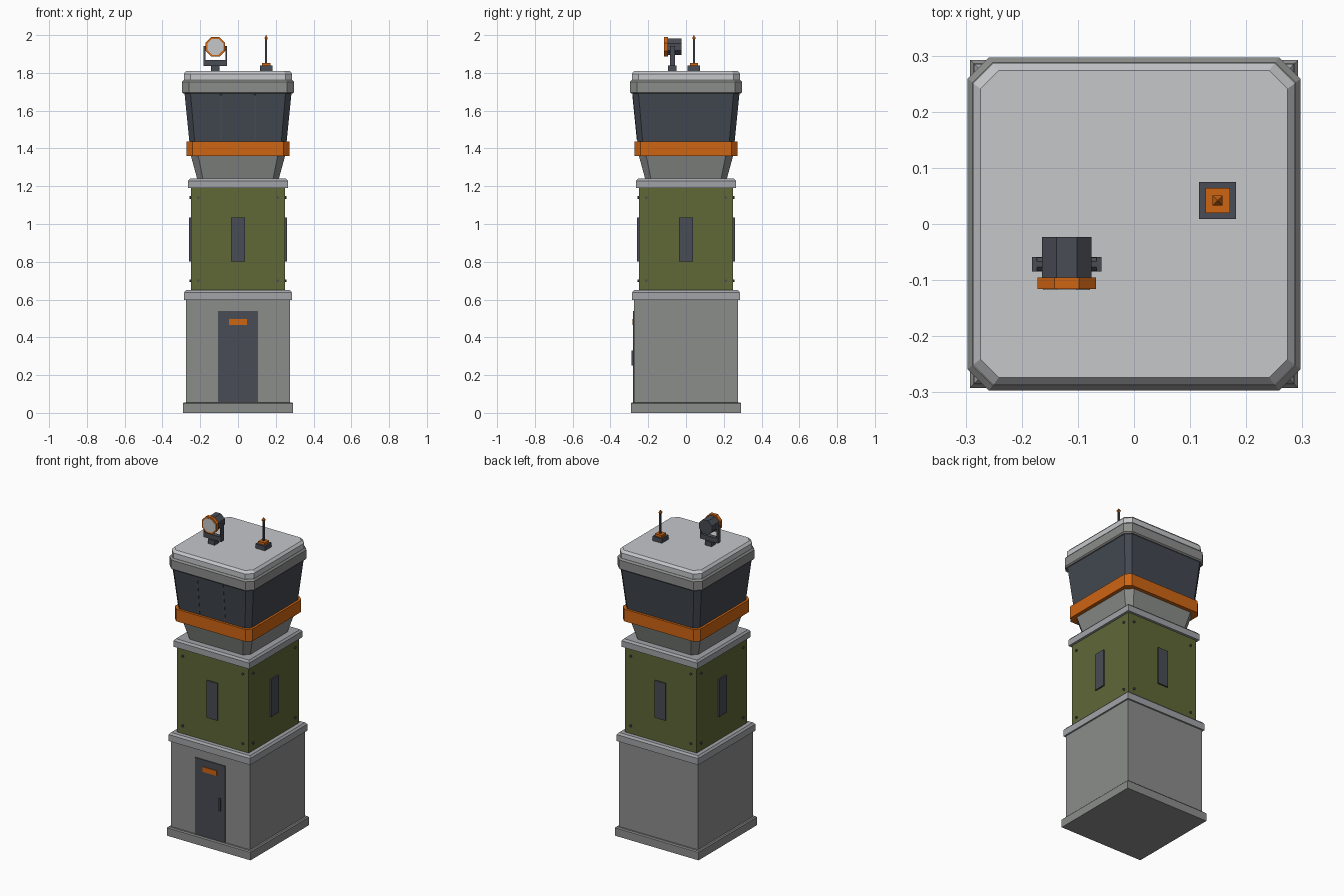
import bpy, bmesh, math
from mathutils import Matrix, Vector

old = bpy.data.objects.get("Cube")
if old:
    bpy.data.objects.remove(old, do_unlink=True)


def material(name, r, g, b):
    m = bpy.data.materials.new(name)
    m.use_nodes = True
    m.diffuse_color = (r, g, b, 1)
    m.node_tree.nodes["Principled BSDF"].inputs["Base Color"].default_value = (r, g, b, 1)
    return m


concrete = material("concrete grey", 0.26, 0.27, 0.26)
pale = material("pale grey", 0.56, 0.57, 0.59)
trim = material("trim grey", 0.36, 0.37, 0.39)
green = material("olive green", 0.115, 0.135, 0.037)
orange = material("safety orange", 0.62, 0.13, 0.006)
metal = material("dark metal", 0.066, 0.072, 0.088)
glass = material("dark glass", 0.056, 0.066, 0.082)


def finish(bm, name, mat):
    bmesh.ops.recalc_face_normals(bm, faces=bm.faces)
    me = bpy.data.meshes.new(name)
    bm.to_mesh(me)
    bm.free()
    me.materials.append(mat)
    ob = bpy.data.objects.new(name, me)
    bpy.context.collection.objects.link(ob)
    return ob


def tower(name, mat, levels):
    """Stack square outlines (z, half width, corner cut) into a closed solid."""
    bm = bmesh.new()
    rings = []
    for z, h, c in levels:
        pts = []
        for k in range(4):
            turn = Matrix.Rotation(k * math.pi / 2, 3, 'Z')
            corner = [(h, h - c), (h - c, h)] if c else [(h, h)]
            pts += [turn @ Vector((x, y, z)) for x, y in corner]
        rings.append([bm.verts.new(p) for p in pts])
    for a, b in zip(rings, rings[1:]):
        for i in range(len(a)):
            j = (i + 1) % len(a)
            bm.faces.new((a[i], a[j], b[j], b[i]))
    bm.faces.new(rings[0])
    bm.faces.new(rings[-1])
    return finish(bm, name, mat)


def box(name, mat, center, size):
    bm = bmesh.new()
    bmesh.ops.create_cube(bm, size=1, matrix=Matrix.Translation(center) @ Matrix.Diagonal((*size, 1)))
    return finish(bm, name, mat)


def octagon(name, mat, center, apothem, depth, axis='Y'):
    """Eight-sided drum with flat top and bottom sides."""
    bm = bmesh.new()
    r = apothem / math.cos(math.pi / 8)
    tilt = Matrix.Rotation(math.pi / 2, 4, 'X' if axis == 'Y' else 'Y')
    mat4 = Matrix.Translation(center) @ tilt @ Matrix.Rotation(math.pi / 8, 4, 'Z')
    bmesh.ops.create_cone(bm, cap_ends=True, segments=8, radius1=r, radius2=r, depth=depth, matrix=mat4)
    return finish(bm, name, mat)


def spin(ob, quarter):
    ob.rotation_euler.z = quarter * math.pi / 2


# Tower body
tower("plinth", concrete, [(0, .292, 0), (.05, .292, 0), (.056, .286, 0)])
tower("base_block", concrete, [(.05, .275, 0), (.605, .275, 0)])
tower("lower_collar", trim, [(.597, .285, 0), (.638, .285, 0), (.65, .275, 0)])
tower("middle_block", green, [(.645, .25, 0), (1.195, .25, 0)])
tower("upper_collar", trim, [(1.19, .265, 0), (1.228, .265, 0), (1.24, .255, 0)])

# Control cab
tower("cab_flare", concrete, [(1.235, .215, .03), (1.37, .252, .04)])
tower("cab_band", orange, [(1.36, .272, .03), (1.437, .272, .03)])
tower("cab_glass", glass, [(1.43, .257, .028), (1.7, .284, .032)])
tower("roof_fascia", concrete, [(1.69, .29, .036), (1.697, .297, .038), (1.752, .297, .038), (1.762, .288, .036)])
tower("roof_cap", pale, [(1.76, .287, .036), (1.795, .287, .036), (1.81, .274, .033)])

# Front window bars
for x in (-.09, .09):
    bar = box("window_bar", metal, (0, 0, 0), (.01, .004, .24))
    bar.location = (x, -.2705, 1.565)
    bar.rotation_euler.x = math.atan(.1)

# Slit windows and corner bolts on all four sides
for q in range(4):
    spin(box("slit_window", metal, (0, -.253, .918), (.074, .012, .235)), q)
    for x in (-.21, .21):
        for z in (.7, 1.14):
            spin(octagon("panel_bolt", metal, (x, -.252, z), .007, .01), q)

# Door
box("door", metal, (0, -.276, .298), (.21, .009, .484))
box("door_sign", orange, (0, -.281, .481), (.096, .007, .032))
box("door_handle", metal, (.07, -.283, .29), (.012, .01, .08))

# Searchlight
lx, ly, lz = -.12, -.072, 1.938
box("light_foot", metal, (lx, ly, 1.823), (.046, .046, .03))
box("yoke_bar", metal, (lx, ly, 1.852), (.124, .026, .03))
for s in (-1, 1):
    box("yoke_arm", metal, (lx + s * .0575, ly, 1.9), (.009, .026, .085))
    octagon("yoke_pivot", metal, (lx + s * .05, ly, 1.93), .012, .02, 'X')
octagon("light_barrel", metal, (lx, -.06, lz), .044, .074)
octagon("light_rim", orange, (lx, -.1055, lz), .052, .021)
octagon("light_lens", pale, (lx, -.1155, lz), .042, .004)

# Antenna
ax, ay = .149, .042
box("antenna_base", metal, (ax, ay, 1.823), (.066, .066, .03))
box("antenna_mount", orange, (ax, ay, 1.845), (.044, .044, .016))
box("antenna_rod", metal, (ax, ay, 1.917), (.01, .01, .135))
tip = tower("antenna_tip", orange, [(1.976, .005, 0), (1.985, .009, 0), (2, .001, 0)])
tip.location = (ax, ay, 0)
